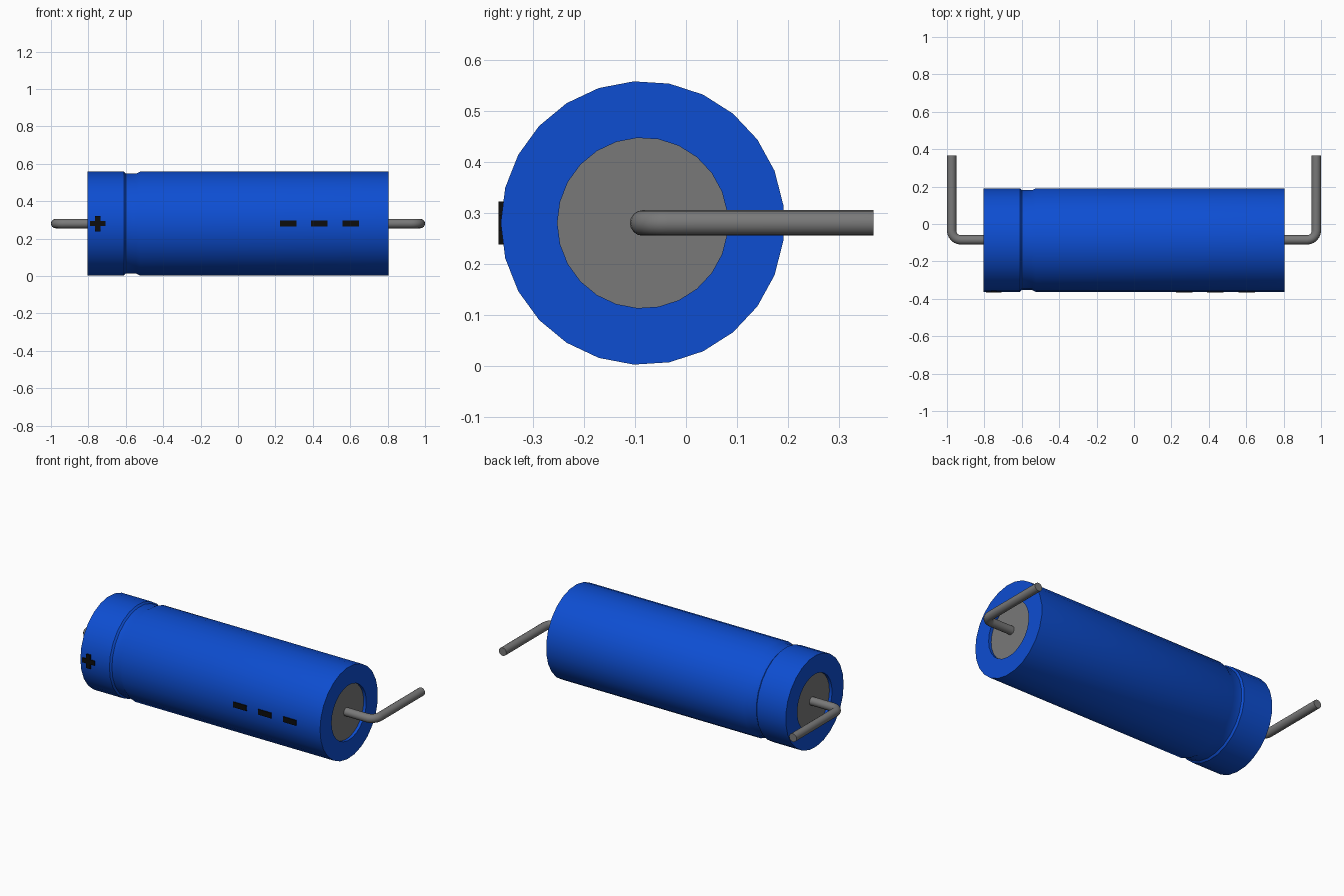
import bpy, bmesh, math

cube = bpy.data.objects.get("Cube")
if cube:
    bpy.data.objects.remove(cube)

SIDES = 25
CY, CZ = -0.085, 0.28     # axis of the can
R, BORE, END = 0.278, 0.167, 0.805
DISC_X = 0.787


def material(name, rgb, rough=0.6):
    m = bpy.data.materials.new(name)
    m.use_nodes = True
    m.diffuse_color = (*rgb, 1)
    bsdf = m.node_tree.nodes["Principled BSDF"]
    bsdf.inputs["Base Color"].default_value = (*rgb, 1)
    bsdf.inputs["Roughness"].default_value = rough
    return m


blue = material("blue sleeve", (0.004, 0.075, 0.64))
grey = material("grey metal", (0.19, 0.19, 0.19))
black = material("black print", (0.004, 0.004, 0.004))


def smooth(obj):
    bpy.ops.object.select_all(action='DESELECT')
    obj.select_set(True)
    bpy.context.view_layer.objects.active = obj
    bpy.ops.object.shade_smooth_by_angle(angle=math.radians(30))


def finish(name, bm, mat):
    bmesh.ops.recalc_face_normals(bm, faces=bm.faces)
    mesh = bpy.data.meshes.new(name)
    bm.to_mesh(mesh)
    bm.free()
    mesh.materials.append(mat)
    obj = bpy.data.objects.new(name, mesh)
    bpy.context.collection.objects.link(obj)
    return obj


def ring(bm, x, r):
    # One vertex points straight at the front
    angles = [math.pi + i * math.tau / SIDES for i in range(SIDES)]
    return [bm.verts.new((x, CY + r * math.cos(a), CZ + r * math.sin(a))) for a in angles]


# Sleeve: closed tube profile with a crimp groove
profile = [(-END, BORE), (-END, R), (-0.61, R), (-0.6, R - 0.01),
           (-0.545, R - 0.01), (-0.525, R), (END, R), (END, BORE)]
bm = bmesh.new()
rings = [ring(bm, x, r) for x, r in profile]
for a, b in zip(rings, rings[1:] + rings[:1]):
    for i in range(SIDES):
        j = (i + 1) % SIDES
        bm.faces.new((a[i], a[j], b[j], b[i]))
smooth(finish("sleeve", bm, blue))

# Recessed end discs and bent wire leads
for side, sx in (("left", 1), ("right", -1)):
    bm = bmesh.new()
    inner, outer = ring(bm, sx * (DISC_X - 0.03), BORE), ring(bm, sx * DISC_X, BORE)
    bm.faces.new(inner)
    bm.faces.new(outer)
    for i in range(SIDES):
        j = (i + 1) % SIDES
        bm.faces.new((inner[i], inner[j], outer[j], outer[i]))
    finish(side + "_end_disc", bm, grey)

    lead_x, bend = 0.975, 0.05
    path = [(DISC_X - 0.01, CY)]
    for k in range(7):
        a = k * math.pi / 12
        path.append((lead_x - bend + bend * math.sin(a), CY + bend - bend * math.cos(a)))
    path.append((lead_x, 0.367))
    curve = bpy.data.curves.new(side + "_lead", 'CURVE')
    curve.dimensions = '3D'
    curve.bevel_depth = 0.025
    curve.bevel_resolution = 6
    curve.use_fill_caps = True
    spline = curve.splines.new('POLY')
    spline.points.add(len(path) - 1)
    for p, (x, y) in zip(spline.points, path):
        p.co = (sx * x, y, CZ, 1)
    curve.materials.append(grey)
    lead = bpy.data.objects.new(side + "_lead", curve)
    bpy.context.collection.objects.link(lead)
    bpy.ops.object.select_all(action='DESELECT')
    lead.select_set(True)
    bpy.context.view_layer.objects.active = lead
    bpy.ops.object.convert(target='MESH')
    smooth(bpy.context.view_layer.objects.active)


# Printed polarity marks as thin plates
def plate(name, outline):
    bm = bmesh.new()
    face = bm.faces.new([bm.verts.new((x, -0.367, CZ + z)) for x, z in outline])
    solid = bmesh.ops.extrude_face_region(bm, geom=[face])
    moved = [v for v in solid["geom"] if isinstance(v, bmesh.types.BMVert)]
    bmesh.ops.translate(bm, verts=moved, vec=(0, 0.009, 0))
    finish(name, bm, black)


arm, half = 0.042, 0.014
corner = [(arm, -half), (arm, half), (half, half)]
cross = []
for turn in range(4):
    c, s = round(math.cos(turn * math.pi / 2)), round(math.sin(turn * math.pi / 2))
    cross += [(-0.75 + c * x - s * z, s * x + c * z) for x, z in corner]
plate("plus_mark", cross)

for n in range(3):
    x = 0.268 + n * 0.167
    w, h = 0.044, 0.016
    plate(f"minus_dash_{n + 1}", [(x - w, -h), (x + w, -h), (x + w, h), (x - w, h)])
